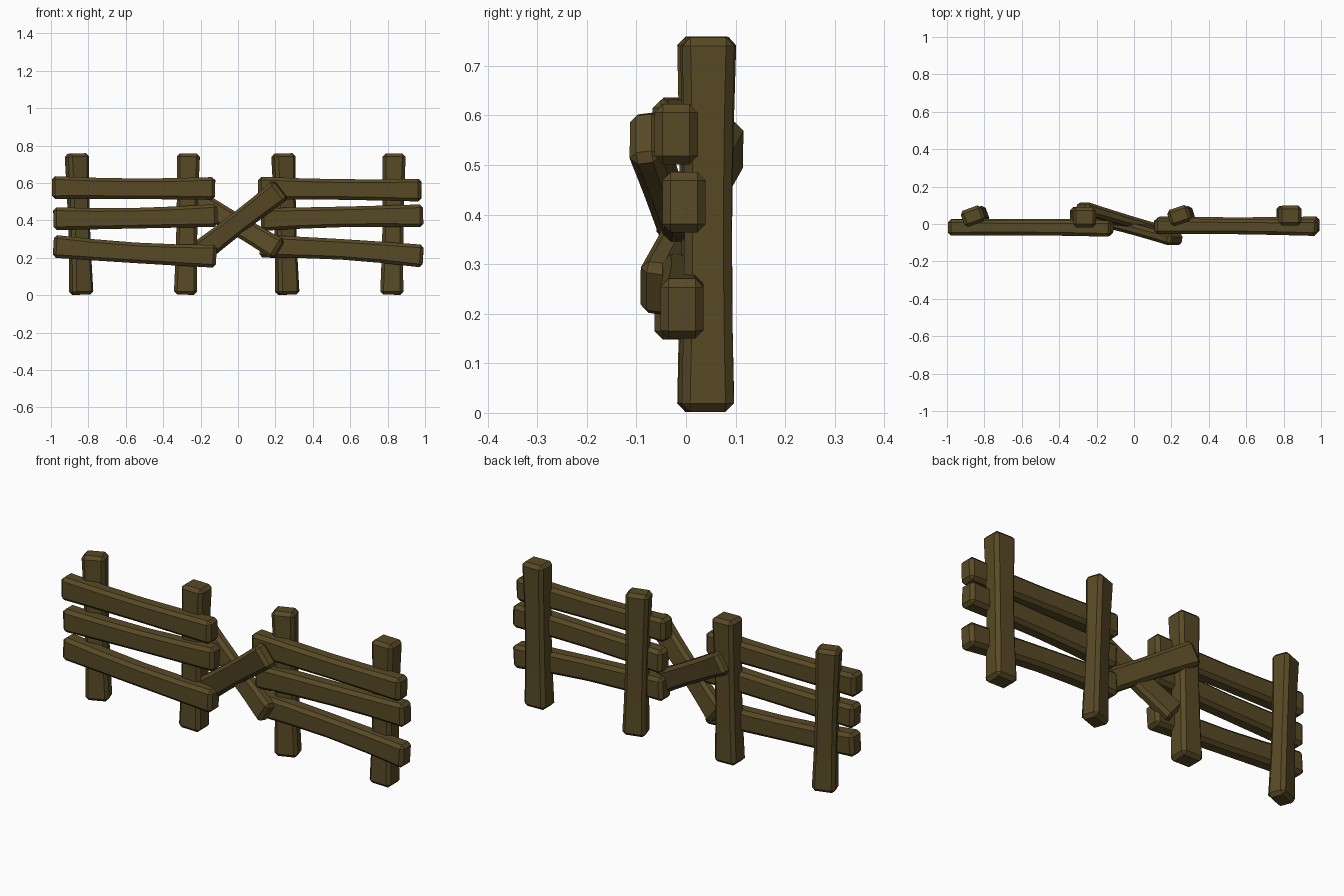
import bpy, bmesh
from math import cos, sin, pi, radians
from mathutils import Vector

if "Cube" in bpy.data.objects:
    bpy.data.objects.remove(bpy.data.objects["Cube"])

wood = bpy.data.materials.new("dark_brown_wood")
wood.diffuse_color = (0.098, 0.068, 0.019, 1)
wood.use_nodes = True
wood.node_tree.nodes["Principled BSDF"].inputs["Base Color"].default_value = wood.diffuse_color


def beam(name, a, b, side, wide, thick, bow=(0, 0, 0), waist=0.9, steps=4):
    """Hewn chamfered timber from a to b; 'side' is the direction of its width."""
    a, b, bow = Vector(a), Vector(b), Vector(bow)
    axis = (b - a).normalized()
    u = Vector(side)
    u = (u - axis * u.dot(axis)).normalized()
    v = axis.cross(u)
    bm = bmesh.new()
    rings = []
    for i in range(steps + 1):
        t = i / steps
        k = sin(pi * t)
        s = 1 - (1 - waist) * k
        c = a.lerp(b, t) + bow * k
        rings.append([bm.verts.new(c + u * (p * wide * s / 2) + v * (q * thick * s / 2))
                      for p, q in ((-1, -1), (1, -1), (1, 1), (-1, 1))])
    for r0, r1 in zip(rings, rings[1:]):
        for j in range(4):
            n = (j + 1) % 4
            bm.faces.new((r0[j], r0[n], r1[n], r1[j]))
    bm.faces.new(rings[0][::-1])
    bm.faces.new(rings[-1])
    bmesh.ops.recalc_face_normals(bm, faces=bm.faces)
    me = bpy.data.meshes.new(name)
    bm.to_mesh(me)
    bm.free()
    me.materials.append(wood)
    ob = bpy.data.objects.new(name, me)
    bpy.context.collection.objects.link(ob)
    # one-step chamfer on the long edges and the ends
    m = ob.modifiers.new("chamfer", 'BEVEL')
    m.width = 0.017
    m.segments = 1
    m.limit_method = 'ANGLE'
    m.angle_limit = radians(40)
    return ob


# posts: bottom x, top x, bottom y, top y, yaw, width, depth
posts = [
    (-0.838, -0.862, 0.040, 0.042, 20, 0.118, 0.092),
    (-0.281, -0.265, 0.036, 0.036, 0, 0.124, 0.108),
    (0.264, 0.242, 0.040, 0.045, 18, 0.118, 0.092),
    (0.822, 0.835, 0.044, 0.045, 0, 0.124, 0.106),
]
for i, (x0, x1, y0, y1, yaw, w, d) in enumerate(posts):
    r = radians(yaw)
    beam(f"post_{i + 1}", (x0, y0, 0.003), (x1, y1, 0.758), (cos(r), sin(r), 0), w, d)

# rails: name, left end, right end, bow in the middle
rails = [
    ("left_top_rail", (-0.995, -0.018, 0.576), (-0.122, -0.024, 0.571), (0, 0, -0.004)),
    ("left_middle_rail", (-0.987, -0.016, 0.409), (-0.110, -0.012, 0.427), (0, 0, -0.006)),
    ("left_lower_rail", (-0.987, -0.016, 0.262), (-0.116, -0.020, 0.208), (0, 0, -0.008)),
    ("right_top_rail", (0.108, -0.010, 0.573), (0.980, -0.020, 0.562), (0, 0, -0.002)),
    ("right_middle_rail", (0.122, -0.004, 0.405), (0.990, -0.004, 0.425), (0, 0, 0.004)),
    ("right_lower_rail", (0.118, -0.006, 0.262), (0.990, -0.008, 0.209), (0, 0, 0.010)),
]
for name, a, b, bow in rails:
    beam(name, a, b, (0, 0, 1), 0.122, 0.088, bow)

# crossed braces closing the gap
beam("rising_brace", (-0.212, 0.035, 0.222), (0.228, -0.085, 0.564), (-0.6, 0, 0.8), 0.128, 0.066)
beam("falling_brace", (-0.285, 0.088, 0.545), (0.218, -0.064, 0.243), (0.53, 0, 0.85), 0.122, 0.066)
